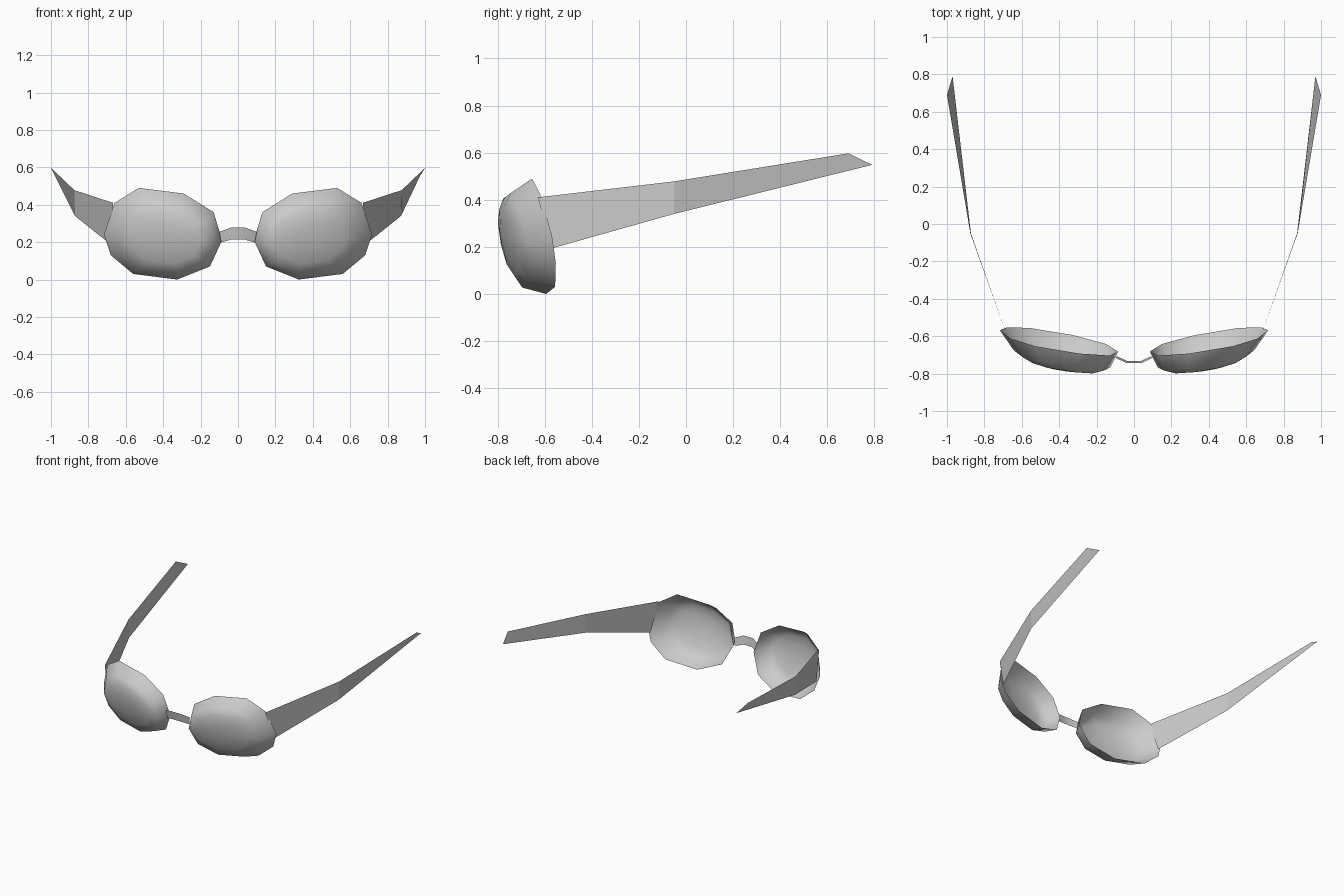
import bpy, math

cube = bpy.data.objects.get("Cube")
if cube:
    bpy.data.objects.remove(cube)

grey = bpy.data.materials.new("plain_grey")
grey.use_nodes = True
colour = (0.6, 0.6, 0.6, 1)
grey.diffuse_color = colour
grey.node_tree.nodes["Principled BSDF"].inputs["Base Color"].default_value = colour


def add_mesh(name, verts, faces, side=1, smooth=60):
    """Make a mesh object; side = -1 mirrors it across x."""
    if side < 0:
        verts = [(-x, y, z) for x, y, z in verts]
        faces = [tuple(reversed(f)) for f in faces]
    mesh = bpy.data.meshes.new(name)
    mesh.from_pydata(verts, [], faces)
    mesh.materials.append(grey)
    obj = bpy.data.objects.new(name, mesh)
    bpy.context.collection.objects.link(obj)
    bpy.ops.object.select_all(action='DESELECT')
    obj.select_set(True)
    bpy.context.view_layer.objects.active = obj
    bpy.ops.object.shade_smooth_by_angle(angle=math.radians(smooth))
    return obj


def strip(top, bottom):
    """Vertices and quads of a thin sheet between two edges."""
    n = len(top)
    return top + bottom, [(i, n + i, n + i + 1, i + 1) for i in range(n - 1)]


# Lens: ten-sided open bowl, tilted back and wrapped round the face
RIM = [(0.53, 0.49), (0.29, 0.46), (0.13, 0.36), (0.085, 0.21), (0.15, 0.07),
       (0.325, 0.0), (0.56, 0.03), (0.68, 0.13), (0.717, 0.24), (0.66, 0.41)]
# Rings: scale, depth in front of the rim, centre x and centre z
RINGS = [(1, 0, 0.40, 0.25), (0.82, 0.095, 0.385, 0.232),
         (0.6, 0.125, 0.385, 0.235), (0.3, 0.14, 0.39, 0.24)]


def lens_point(x, z, depth):
    return (x, -0.63 + 0.19 * (x - 0.4) - 0.2 * (z - 0.25) - depth, z)


lens_verts, lens_faces = [], []
n = len(RIM)
for scale, depth, cx, cz in RINGS:
    for x, z in RIM:
        lens_verts.append(lens_point(cx + scale * (x - 0.40),
                                     cz + scale * (z - 0.25), depth))
lens_verts.append(lens_point(0.39, 0.24, 0.145))
for r in range(len(RINGS) - 1):
    for i in range(n):
        j = (i + 1) % n
        lens_faces.append((r * n + i, r * n + n + i, r * n + n + j, r * n + j)[::-1])
last = (len(RINGS) - 1) * n
for i in range(n):
    lens_faces.append((last + (i + 1) % n, len(lens_verts) - 1, last + i))
lens_faces = [f[::-1] for f in lens_faces]

# Temple arm: tapering sheet bent outward halfway
arm_verts, arm_faces = strip(
    [(0.667, -0.63, 0.41), (0.875, -0.05, 0.478), (1.0, 0.69, 0.597)],
    [(0.69, -0.565, 0.195), (0.872, -0.05, 0.34), (0.97, 0.79, 0.548)])

for side, label in ((1, "left"), (-1, "right")):
    add_mesh(label + "_lens", lens_verts, lens_faces, side)
    add_mesh(label + "_arm", arm_verts, arm_faces, side, 15)

# Bridge: small arched strip between the lenses
bridge_top = [(-0.1, -0.715, 0.255), (-0.04, -0.743, 0.277),
              (0.04, -0.743, 0.277), (0.1, -0.715, 0.255)]
bridge_bottom = [(-0.09, -0.708, 0.198), (-0.035, -0.733, 0.214),
                 (0.035, -0.733, 0.214), (0.09, -0.708, 0.198)]
add_mesh("bridge", *strip(bridge_top, bridge_bottom))
